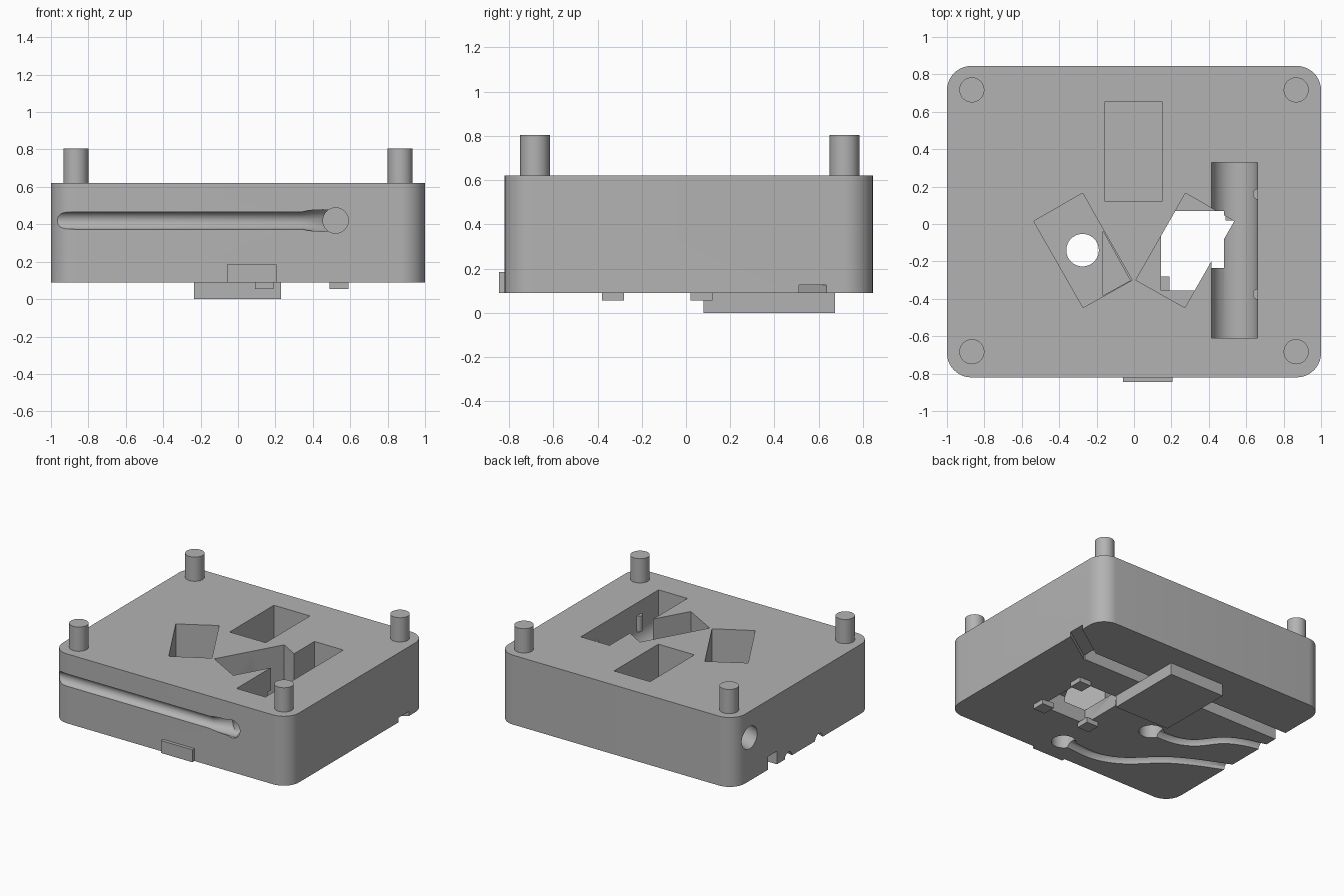
import bpy, bmesh, math
from mathutils import Vector

cube = bpy.data.objects.get("Cube")
if cube:
    bpy.data.objects.remove(cube, do_unlink=True)

grey = bpy.data.materials.new("plain grey")
grey.use_nodes = True
grey.diffuse_color = (0.45, 0.45, 0.45, 1)
grey.node_tree.nodes["Principled BSDF"].inputs["Base Color"].default_value = (0.45, 0.45, 0.45, 1)


def add(name, bm):
    bmesh.ops.recalc_face_normals(bm, faces=bm.faces)
    mesh = bpy.data.meshes.new(name)
    bm.to_mesh(mesh)
    bm.free()
    mesh.materials.append(grey)
    ob = bpy.data.objects.new(name, mesh)
    bpy.context.collection.objects.link(ob)
    return ob


def prism(name, points, z0, z1):
    bm = bmesh.new()
    face = bm.faces.new([bm.verts.new((x, y, z0)) for x, y in points])
    top = bmesh.ops.extrude_face_region(bm, geom=[face])["geom"]
    bmesh.ops.translate(bm, vec=(0, 0, z1 - z0),
                        verts=[v for v in top if isinstance(v, bmesh.types.BMVert)])
    return add(name, bm)


def box(name, x0, x1, y0, y1, z0, z1):
    return prism(name, [(x0, y0), (x1, y0), (x1, y1), (x0, y1)], z0, z1)


def rod(name, start, end, r, r2=None, sides=40):
    a, b = Vector(start), Vector(end)
    bm = bmesh.new()
    bmesh.ops.create_cone(bm, cap_ends=True, segments=sides, radius1=r,
                          radius2=r if r2 is None else r2, depth=(b - a).length)
    bm.transform((b - a).to_track_quat("Z", "Y").to_matrix().to_4x4())
    bmesh.ops.translate(bm, vec=(a + b) / 2, verts=bm.verts)
    return add(name, bm)


def wire(name, points, r, z):
    # smooth round tube along a path
    curve = bpy.data.curves.new(name, "CURVE")
    curve.dimensions = "3D"
    curve.bevel_depth, curve.bevel_resolution = r, 4
    curve.use_fill_caps = True
    spline = curve.splines.new("BEZIER")
    spline.bezier_points.add(len(points) - 1)
    for p, (x, y) in zip(spline.bezier_points, points):
        p.co = (x, y, z)
        p.handle_left_type = p.handle_right_type = "AUTO"
    temp = bpy.data.objects.new(name, curve)
    bpy.context.collection.objects.link(temp)
    bpy.context.view_layer.update()
    bm = bmesh.new()
    bm.from_mesh(temp.to_mesh())
    bpy.data.objects.remove(temp, do_unlink=True)
    bmesh.ops.remove_doubles(bm, verts=bm.verts, dist=0.0001)
    return add(name, bm)


def cut(target, cutter):
    mod = target.modifiers.new("cut", "BOOLEAN")
    mod.operation, mod.solver, mod.object = "DIFFERENCE", "EXACT", cutter
    bpy.context.view_layer.objects.active = target
    bpy.ops.object.modifier_apply(modifier=mod.name)
    bpy.data.objects.remove(cutter, do_unlink=True)


# Main block with rounded upright corners
LOW, TOP = 0.09, 0.62
body = box("body", -1, 1, -0.82, 0.845, LOW, TOP)
bm = bmesh.new()
bm.from_mesh(body.data)
upright = [e for e in bm.edges if abs(e.verts[0].co.z - e.verts[1].co.z) > 0.1]
bmesh.ops.bevel(bm, geom=upright, offset=0.13, segments=10, profile=0.5, affect="EDGES")
bm.to_mesh(body.data)
bm.free()

# Top pockets: a straight one and two mirrored tilted ones
cut(body, box("c", -0.155, 0.15, 0.12, 0.655, 0, 1))
tilted = [(0.275, 0.165), (0.536, 0.015), (0.272, -0.447), (0.01, -0.3)]
cut(body, prism("c", tilted, 0.2, 1))
cut(body, prism("c", [(-x, y) for x, y in tilted], 0.2, 1))
cut(body, prism("c", [(-0.165, -0.04), (-0.02, -0.302), (-0.165, -0.382)], 0.16, 0.3))
cut(body, rod("c", (-0.275, -0.14, 0), (-0.275, -0.14, 0.4), 0.087))

# Round-bottomed slot with its front entry hole
SX, SZ = 0.537, 0.42
cut(body, box("c", 0.415, 0.659, -0.61, 0.33, SZ, 1))
cut(body, rod("c", (SX, -0.61, SZ), (SX, 0.33, SZ), 0.122))
cut(body, rod("c", (0.522, -0.95, SZ), (0.522, -0.55, SZ), 0.068))

# Opening through the underside beneath the tilted pocket
cut(body, box("c", 0.145, 0.54, -0.355, 0.07, 0, 0.24))
cut(body, box("c", 0.40, 0.48, -0.235, 0.07, 0.05, 0.45))

# Long half-round front groove flaring into the hole, and the side tunnel
cut(body, rod("c", (-1.1, -0.825, SZ), (0.42, -0.825, SZ), 0.047))
cut(body, rod("c", (0.33, -0.835, SZ), (0.53, -0.76, SZ), 0.045, 0.08))
cut(body, rod("c", (-1.15, 0.72, SZ), (-0.55, 0.48, SZ), 0.085))

# Underside channel, bending outward near one side
cut(body, box("c", -1.1, 0.72, 0.33, 0.44, 0, 0.19))
cut(body, prism("c", [(0.72, 0.32), (1.1, 0.578), (1.1, 0.703), (0.7, 0.43)], 0, 0.125))

# Underside wire grooves and blind hole
cut(body, rod("c", (0.1, -0.64, 0), (0.1, -0.64, 0.3), 0.085))
cut(body, wire("c", [(0.1, -0.64), (-0.28, -0.63), (-0.66, -0.34), (-1.1, -0.13)], 0.042, LOW))
cut(body, wire("c", [(-0.275, -0.14), (-0.56, -0.1), (-0.77, 0.11), (-1.1, 0.22)], 0.042, LOW))

# Corner posts
parts = [body]
for sx in (-1, 1):
    for side, y in (("front", -0.683), ("back", 0.717)):
        name = side + ("_right" if sx < 0 else "_left") + "_post"
        parts.append(rod(name, (sx * 0.867, y, TOP - 0.05), (sx * 0.867, y, 0.805), 0.067))

# Retaining feet around the lower opening
for x in (0.09, 0.49):
    for y in (-0.38, 0.02):
        parts.append(box("retaining_foot", x, x + 0.1, y, y + 0.1, 0.055, 0.095))

# Small catches inside the slot
for y in (0.16, -0.375):
    parts.append(rod("slot_catch", (0.665, y, 0.4), (0.665, y, 0.52), 0.03, sides=16))

# Lower cover plate and front tab
parts.append(box("cover_plate", -0.235, 0.23, 0.08, 0.675, 0, LOW))
parts.append(box("front_tab", -0.06, 0.205, -0.845, -0.815, LOW, 0.185))

for ob in parts:
    bpy.ops.object.select_all(action="DESELECT")
    ob.select_set(True)
    bpy.context.view_layer.objects.active = ob
    bpy.ops.object.shade_smooth_by_angle(angle=math.radians(30))
